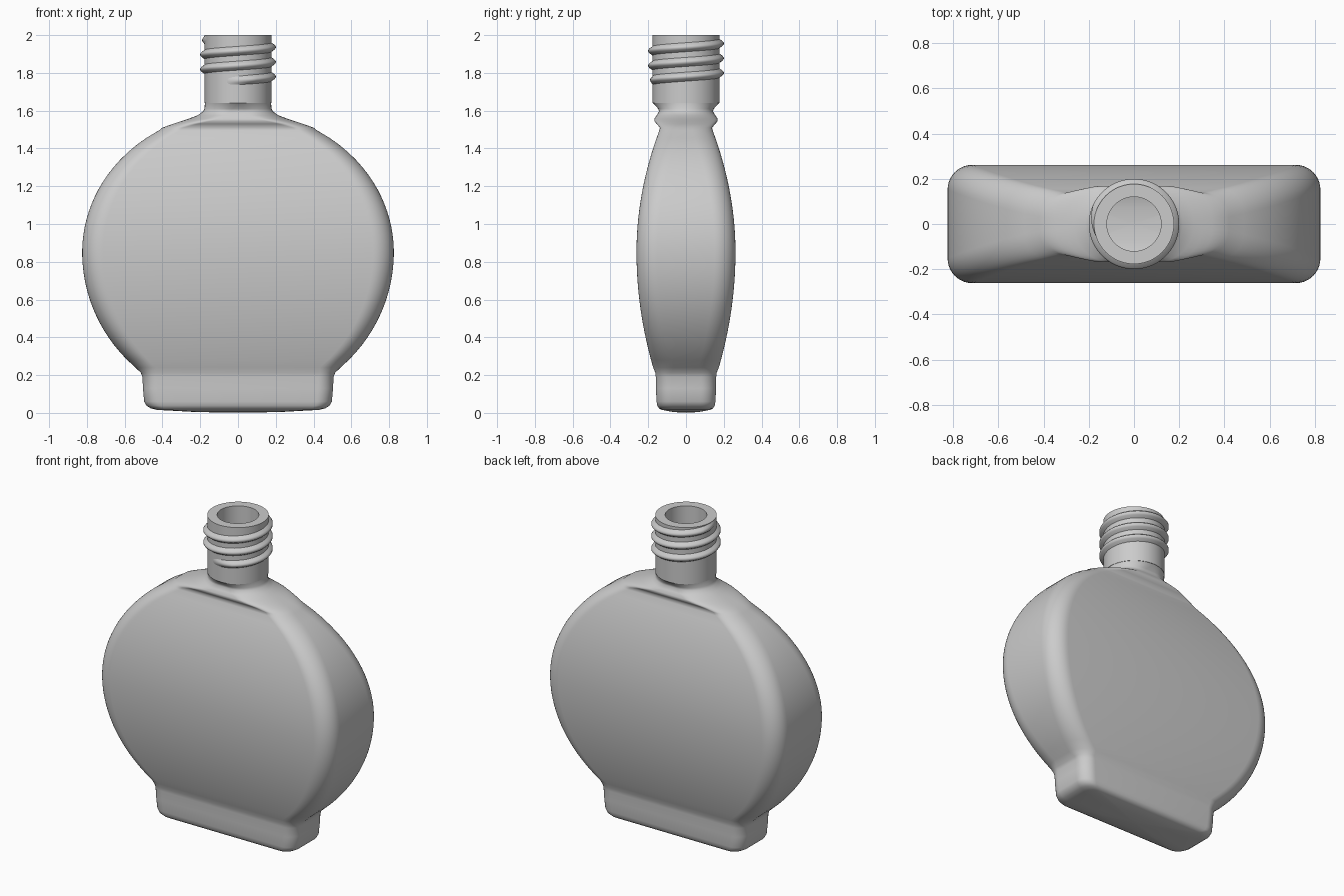
import bpy, bmesh
from math import sin, cos, pi, radians, sqrt

if "Cube" in bpy.data.objects:
    bpy.data.objects.remove(bpy.data.objects["Cube"])


def finish(name, bm, angle):
    bmesh.ops.remove_doubles(bm, verts=bm.verts, dist=1e-5)
    bmesh.ops.recalc_face_normals(bm, faces=bm.faces)
    me = bpy.data.meshes.new(name)
    bm.to_mesh(me)
    bm.free()
    ob = bpy.data.objects.new(name, me)
    bpy.context.collection.objects.link(ob)
    bpy.ops.object.select_all(action='DESELECT')
    ob.select_set(True)
    bpy.context.view_layer.objects.active = ob
    bpy.ops.object.shade_smooth_by_angle(angle=radians(angle))
    return ob


def skin(bm, loops, closed=True):
    """Join consecutive point loops with quads; return the vertex rings."""
    rings = [[bm.verts.new(p) for p in loop] for loop in loops]
    n = len(rings[0])
    for a, b in zip(rings, rings[1:]):
        for i in range(n if closed else n - 1):
            j = (i + 1) % n
            bm.faces.new((a[i], a[j], b[j], b[i]))
    return rings


def rounded_rect(z, hw, hd, r, steps=10):
    r = min(r, hw, hd)
    pts = []
    for k, (sx, sy) in enumerate([(1, 1), (-1, 1), (-1, -1), (1, -1)]):
        for i in range(steps + 1):
            a = (k + i / steps) * pi / 2
            pts.append((sx * (hw - r) + r * cos(a), sy * (hd - r) + r * sin(a), z))
    return pts


# Flattened body: (z, half width, half depth, corner radius)
sections = [(0.001, 0.04, 0.012, 0.012), (0.005, 0.23, 0.07, 0.05),
            (0.016, 0.43, 0.128, 0.065), (0.024, 0.462, 0.143, 0.07),
            (0.038, 0.484, 0.152, 0.075), (0.06, 0.497, 0.156, 0.08),
            (0.13, 0.503, 0.159, 0.08), (0.19, 0.506, 0.16, 0.08),
            (0.212, 0.514, 0.162, 0.08)]
for i in range(33):
    z = 0.24 + (1.495 - 0.24) * i / 32
    d = z - 0.85
    hw = 0.825 * sqrt(1 - (d / (0.81 if d < 0 else 0.749)) ** 2)
    hd = 0.262 - (0.237 if d < 0 else 0.29) * d * d
    sections.append((z, hw, hd, 0.11))
# Shoulder ridge blending into the round neck
sections += [(1.51, 0.40, 0.138, 0.11), (1.53, 0.345, 0.155, 0.13),
             (1.545, 0.30, 0.168, 0.15), (1.556, 0.265, 0.168, 0.16),
             (1.575, 0.215, 0.156, 0.156), (1.595, 0.186, 0.143, 0.143),
             (1.61, 0.178, 0.147, 0.147), (1.64, 0.175, 0.175, 0.175)]
bm = bmesh.new()
rings = skin(bm, [rounded_rect(*s) for s in sections])
bm.faces.new(rings[0])
finish("bottle_body", bm, 60)

# Hollow neck tube
profile = [(0.12, 1.64), (0.177, 1.64), (0.177, 2.0), (0.12, 2.0), (0.12, 1.64)]
bm = bmesh.new()
skin(bm, [[(r * cos(2 * pi * i / 64), r * sin(2 * pi * i / 64), z)
           for i in range(64)] for r, z in profile])
finish("bottle_neck", bm, 40)

# Screw thread: a rounded ridge wound round the neck, fading at both ends
start, end, pitch, count = -115, 925, 0.078, 208
loops = []
for i in range(count + 1):
    deg = start + (end - start) * i / count
    a = radians(deg)
    fade = min(1, (deg - start) / 50, (end - deg) / 50)
    zc = 1.78 + pitch * deg / 360
    loop = []
    for dr, dz in [(-0.004, -0.026), (0.016, -0.012), (0.022, -0.004),
                   (0.022, 0.004), (0.016, 0.012), (-0.004, 0.026)]:
        r = 0.174 + (dr + 0.004) * fade
        loop.append((r * cos(a), r * sin(a), min(zc + dz, 2.0)))
    loops.append(loop)
bm = bmesh.new()
skin(bm, loops)
finish("screw_thread", bm, 50)
